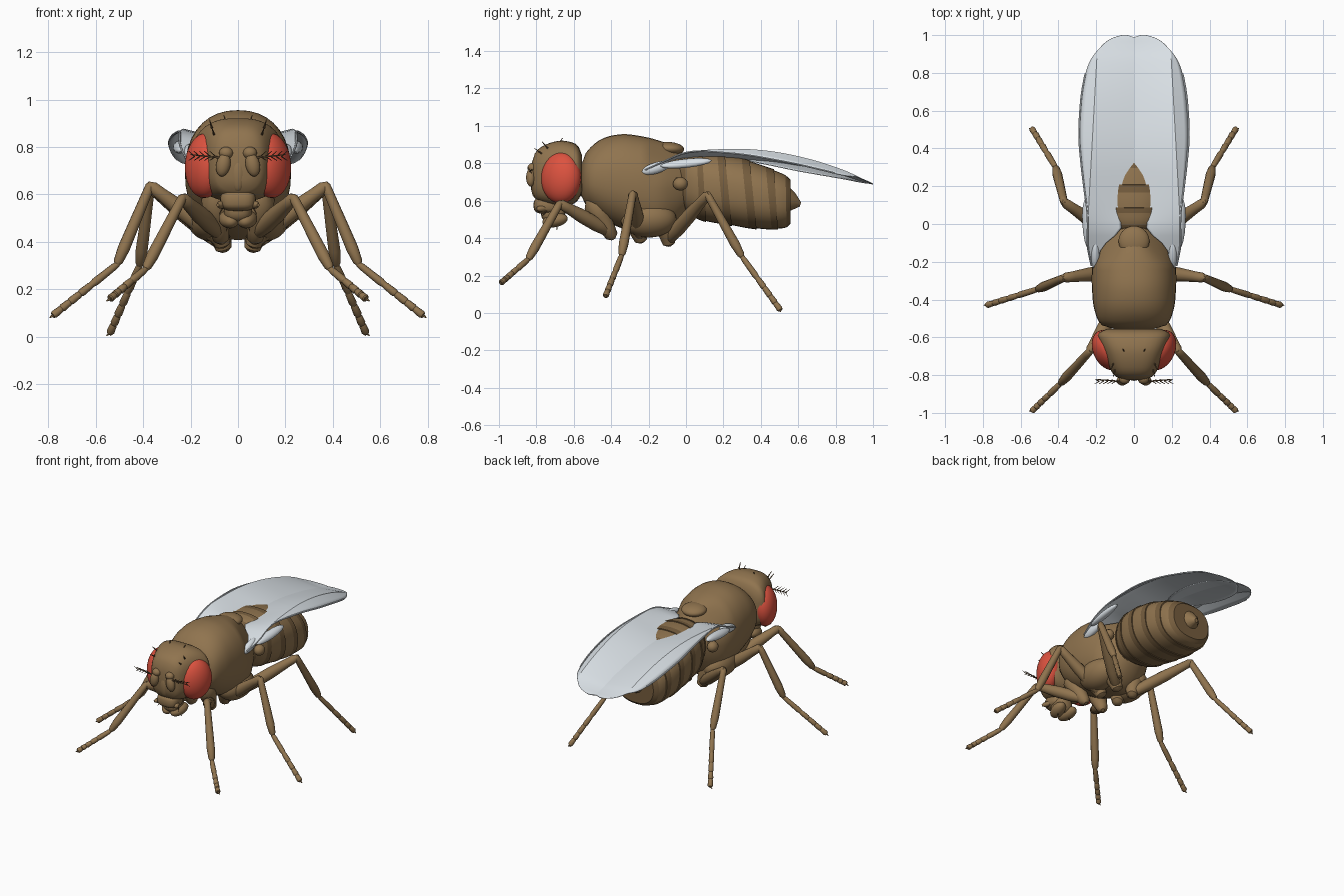
import bpy, bmesh, math
from mathutils import Vector, Matrix

if "Cube" in bpy.data.objects:
    bpy.data.objects.remove(bpy.data.objects["Cube"])


def material(name, rgb):
    m = bpy.data.materials.new(name)
    m.diffuse_color = (*rgb, 1)
    m.use_nodes = True
    m.node_tree.nodes["Principled BSDF"].inputs["Base Color"].default_value = m.diffuse_color
    return m


BROWN = material("brown_cuticle", (0.28, 0.175, 0.078))
DARK = material("dark_band", (0.18, 0.11, 0.048))
BRISTLE = material("dark_bristle", (0.14, 0.085, 0.04))
RED = material("red_eye", (0.72, 0.085, 0.05))
WING = material("pale_membrane", (0.70, 0.75, 0.79))


def spline(rows, x):
    """Smooth value of a table row (first column is the key) at key x."""
    x = min(max(x, rows[0][0]), rows[-1][0])
    i = max(j for j in range(len(rows) - 1) if rows[j][0] <= x)
    a, b = rows[i], rows[i + 1]
    p, q = rows[max(i - 1, 0)], rows[min(i + 2, len(rows) - 1)]
    h = b[0] - a[0]
    t = (x - a[0]) / h
    out = []
    for k in range(1, len(a)):
        ma = (b[k] - p[k]) / (b[0] - p[0]) * h
        mb = (q[k] - a[k]) / (q[0] - a[0]) * h
        out.append(a[k] * (2*t**3 - 3*t**2 + 1) + ma * (t**3 - 2*t**2 + t)
                   + b[k] * (3*t**2 - 2*t**3) + mb * (t**3 - t**2))
    return out


def finish(name, bm, mat, mirror=False, angle=40, thick=0):
    bmesh.ops.recalc_face_normals(bm, faces=bm.faces[:])
    me = bpy.data.meshes.new(name)
    bm.to_mesh(me)
    bm.free()
    me.materials.append(mat)
    ob = bpy.data.objects.new(name, me)
    bpy.context.collection.objects.link(ob)
    bpy.ops.object.select_all(action='DESELECT')
    ob.select_set(True)
    bpy.context.view_layer.objects.active = ob
    bpy.ops.object.shade_smooth_by_angle(angle=math.radians(angle))
    if thick:
        ob.modifiers.new("Thickness", 'SOLIDIFY').thickness = thick
    if mirror:
        m = ob.modifiers.new("Mirror", 'MIRROR')
        m.use_clip = m.use_mirror_merge = False
    return ob


def skin(bm, rings):
    loops = [[bm.verts.new(p) for p in r] for r in rings]
    n = len(loops[0])
    for a, b in zip(loops, loops[1:]):
        for i in range(n):
            bm.faces.new((a[i], a[(i+1) % n], b[(i+1) % n], b[i]))
    bm.faces.new(loops[0])
    bm.faces.new(loops[-1])


def tube(bm, a, b, profile, n=10):
    """Tapered limb from a to b; profile lists (position 0-1, radius)."""
    a, b = Vector(a), Vector(b)
    rot = (b - a).to_track_quat('Z', 'Y')
    skin(bm, [[a.lerp(b, t) + rot @ Vector((r * math.cos(i*math.tau/n), r * math.sin(i*math.tau/n), 0))
               for i in range(n)] for t, r in profile])


def ring(y, top, bot, rx, e=0.9, n=36):
    f = lambda v: math.copysign(abs(v) ** e, v)
    return [Vector((rx * f(math.cos(i*math.tau/n)), y,
                    (top+bot)/2 + (top-bot)/2 * f(math.sin(i*math.tau/n)))) for i in range(n)]


def ellipsoid(name, c, half, mat=BROWN, mirror=False, rot=(0, 0, 0), power=1, seg=28):
    bm = bmesh.new()
    bmesh.ops.create_uvsphere(bm, u_segments=seg, v_segments=seg // 2, radius=1)
    R = Matrix.Rotation(rot[2], 3, 'Z') @ Matrix.Rotation(rot[1], 3, 'Y') @ Matrix.Rotation(rot[0], 3, 'X')
    for v in bm.verts:
        p = Vector([math.copysign(abs(k) ** power, k) * h for k, h in zip(v.co, half)])
        v.co = R @ p + Vector(c)
    return finish(name, bm, mat, mirror, 60)


# Thorax: rows of y, top, bottom, half width; upper rear pinched toward the rear shield
thorax = [(-.56, .79, .63, .09), (-.54, .85, .58, .165), (-.46, .925, .51, .208), (-.35, .955, .455, .222),
          (-.24, .945, .42, .222), (-.14, .92, .41, .205), (-.06, .885, .46, .165), (.02, .81, .55, .11)]
bm = bmesh.new()
rings = [ring(y, *spline(thorax, y)) for y in [-.56 + .58*i/24 for i in range(25)]]
for p in (p for r in rings for p in r):
    p.x *= 1 - .5 * max(0, min(1, (p.y + .22) / .18)) * max(0, min(1, (p.z - .72) / .15))
skin(bm, rings)
finish("thorax", bm, BROWN, angle=60)
ellipsoid("rear_shield", (0, -.09, .878), (.082, .08, .036), rot=(-.05, 0, 0))
ellipsoid("hip_plate", (.12, -.2, .50), (.10, .15, .095), mirror=True, rot=(0, -.6, 0))
ellipsoid("neck", (0, -.55, .71), (.09, .05, .09))

# Abdomen: overlapping plates, each with a darker rear band
abdomen = [(-.09, .75, .60, .07), (-.02, .83, .55, .13), (.07, .85, .50, .178), (.2, .845, .475, .2),
           (.33, .82, .455, .205), (.45, .775, .45, .192), (.53, .735, .46, .165), (.56, .705, .485, .135)]
edges = [-.09, .0, .1, .23, .36, .48, .56]
for k, (y0, y1) in enumerate(zip(edges, edges[1:])):
    split = y0 + (y1 - y0) * .68
    for part, mat, s, e in (("plate", BROWN, y0 - .01, split), ("band", DARK, split, y1)):
        bm = bmesh.new()
        rings = []
        for i in range(5):
            y = s + (e - s) * i / 4
            top, bot, rx = spline(abdomen, y)
            g = .006 * (y - y0) / (y1 - y0)
            rings.append(ring(y, top + g, bot - g, rx + g, .85))
            for p in rings[-1]:
                p.y += .1 * (.62 - p.z) * min(1, max(0, (y + .05) * 4)) * min(1, max(0, (.56 - y) * 8))
        skin(bm, rings)
        finish(f"abdomen_{part}_{k+1}", bm, mat)
bm = bmesh.new()
tube(bm, (0, .53, .605), (0, .612, .58), [(0, .075), (.5, .05), (1, .012)], 14)
finish("abdomen_tip", bm, BROWN)

# Head: boxy, narrowing toward a flat face; then eyes and mouth
head = [(-.825, .80, .66, .06), (-.81, .85, .615, .095), (-.77, .89, .59, .125), (-.68, .92, .572, .162),
        (-.61, .912, .58, .188), (-.575, .89, .605, .188), (-.555, .84, .65, .14)]
bm = bmesh.new()
skin(bm, [ring(y, *spline(head, y), .68) for y in [-.825 + .27*i/16 for i in range(17)]])
finish("head", bm, BROWN, angle=60)
ellipsoid("eye", (.138, -.668, .722), (.078, .113, .137), RED, True, rot=(0, -.05, -.46), seg=36)
ellipsoid("face_ridge", (0, -.80, .69), (.035, .03, .08))
ellipsoid("mouth_shield", (0, -.745, .575), (.075, .07, .045), power=.65)
ellipsoid("proboscis", (0, -.71, .535), (.06, .065, .055), power=.8)
ellipsoid("mouth_lobe", (.038, -.70, .495), (.042, .07, .036), mirror=True, rot=(.2, 0, -.2))
bm = bmesh.new()
tube(bm, (.05, -.74, .56), (.085, -.80, .555), [(0, .014), (.7, .017), (1, .007)])
finish("palp", bm, BROWN, True)

# Antennae with feathered bristles
ellipsoid("antenna_base", (.05, -.82, .775), (.03, .028, .026), mirror=True, seg=16)
ellipsoid("antenna_lobe", (.062, -.83, .725), (.03, .025, .05), mirror=True, rot=(0, -.2, 0), seg=20)
bm = bmesh.new()
taper = [(0, 1), (1, .4)]
tube(bm, (.07, -.835, .755), (.2, -.822, .768), [(t, .005*r) for t, r in taper], 5)
for i in range(5):
    x = .095 + .022 * i
    for s in (1, -1):
        tube(bm, (x, -.832, .76), (x + .025, -.835 - .012*s, .763 + .02*s), [(t, .003*r) for t, r in taper], 4)
finish("antenna_feather", bm, BRISTLE, True)
bm = bmesh.new()
for a, d in (((.05, -.68, .905), (.01, .02, .03)), ((.11, -.74, .88), (.01, -.03, .035)),
             ((.1, -.77, .85), (.01, -.04, .03)), ((.06, -.74, .555), (.02, -.03, -.04)),
             ((.04, -.69, .475), (.01, 0, -.03))):
    tube(bm, a, Vector(a) + Vector(d), [(0, .005), (1, .0015)], 5)
finish("head_bristles", bm, BRISTLE, True)

# Legs: body joint, hip end, knee, ankle, toe
legs = {"front_leg": ((.10, -.5, .60), (.075, -.41, .435), (.235, -.675, .585), (.39, -.845, .285), (.54, -.99, .16)),
        "middle_leg": ((.11, -.28, .52), (.07, -.245, .405), (.37, -.285, .637), (.51, -.345, .305), (.78, -.43, .09)),
        "hind_leg": ((.10, -.12, .52), (.065, -.095, .39), (.37, .115, .632), (.415, .30, .30), (.54, .505, .015))}
for name, (body, hip, knee, ankle, toe) in legs.items():
    bm = bmesh.new()
    tube(bm, body, hip, [(-.1, .03), (.1, .058), (.5, .056), (.9, .042), (1.15, .034), (1.25, .012)], 14)
    tube(bm, hip, knee, [(-.08, .012), (-.03, .028), (.25, .038), (.55, .037), (.85, .028), (.97, .026), (1.04, .01)], 14)
    tube(bm, knee, ankle, [(-.04, .01), (0, .02), (.1, .021), (.5, .024), (.8, .026), (.96, .02), (1.02, .008)], 12)
    ankle, toe = Vector(ankle), Vector(toe)
    cuts = [0, .4, .58, .74, .87, 1]
    for s, e in zip(cuts, cuts[1:]):
        tube(bm, ankle.lerp(toe, s - .01), ankle.lerp(toe, e), [(0, .012), (.15, .015), (.85, .017), (1, .013)])
    for dx in (-.01, .01):
        tube(bm, toe, toe + Vector((dx + .005, 0, -.01)), [(0, .007), (1, .002)], 5)
    finish(name, bm, BROWN, True)

# Crossed wings: rows of y, inner x, outer x, crease height, drop to the inner edge
wing = [(-.22, .20, .225, .765, .0), (-.12, .165, .245, .81, .02), (-.03, .07, .245, .85, .04),
        (.06, .075, .247, .868, .07), (.2, .045, .265, .876, .085), (.33, -.02, .28, .876, .085),
        (.46, -.09, .29, .864, .083), (.6, -.13, .285, .838, .078), (.73, -.14, .27, .803, .065),
        (.86, -.12, .235, .757, .045), (.95, -.06, .165, .715, .025), (.985, -.01, .115, .70, .015), (1.0, .035, .065, .692, .01)]
bm = bmesh.new()
grid = []
for i in range(49):
    y = -.22 + 1.22 * math.sin(math.pi / 2 * i / 48)
    xi, xo, z, drop = spline(wing, y)
    crease = min(.245 - .055 * max(y, 0), xo - .001)
    row = []
    for j in range(17):
        x = xi + (crease - xi) * j / 13 if j < 14 else crease + (xo - crease) * (j - 13) / 3
        fall = drop * (crease - x) / .35 if x <= crease else .6 * (x - crease)
        row.append(bm.verts.new((x, y, z - fall)))
    grid.append(row)
outer = [r[-1].co.copy() for r in grid]
for a, b in zip(grid, grid[1:]):
    for j in range(16):
        bm.faces.new((a[j], a[j+1], b[j+1], b[j]))
finish("wing", bm, WING, True, 25, .005)
bm = bmesh.new()
for a, b in zip(outer[:30], outer[1:31]):
    tube(bm, a, b, [(0, .005), (1, .005)], 6)
finish("wing_edge_vein", bm, WING, True)
ellipsoid("wing_hinge", (.205, -.16, .775), (.025, .085, .03), WING, True, rot=(.3, 0, 0), seg=16)
ellipsoid("wing_fold", (.245, 0, .80), (.03, .14, .022), WING, True, rot=(.12, .5, 0), seg=16)

# Balancer knobs behind the wings
ellipsoid("balancer_knob", (.185, -.03, .69), (.035, .04, .036), mirror=True, seg=16)
bm = bmesh.new()
tube(bm, (.11, -.08, .73), (.17, -.035, .695), [(0, .02), (1, .014)])
finish("balancer_stalk", bm, BROWN, True)
